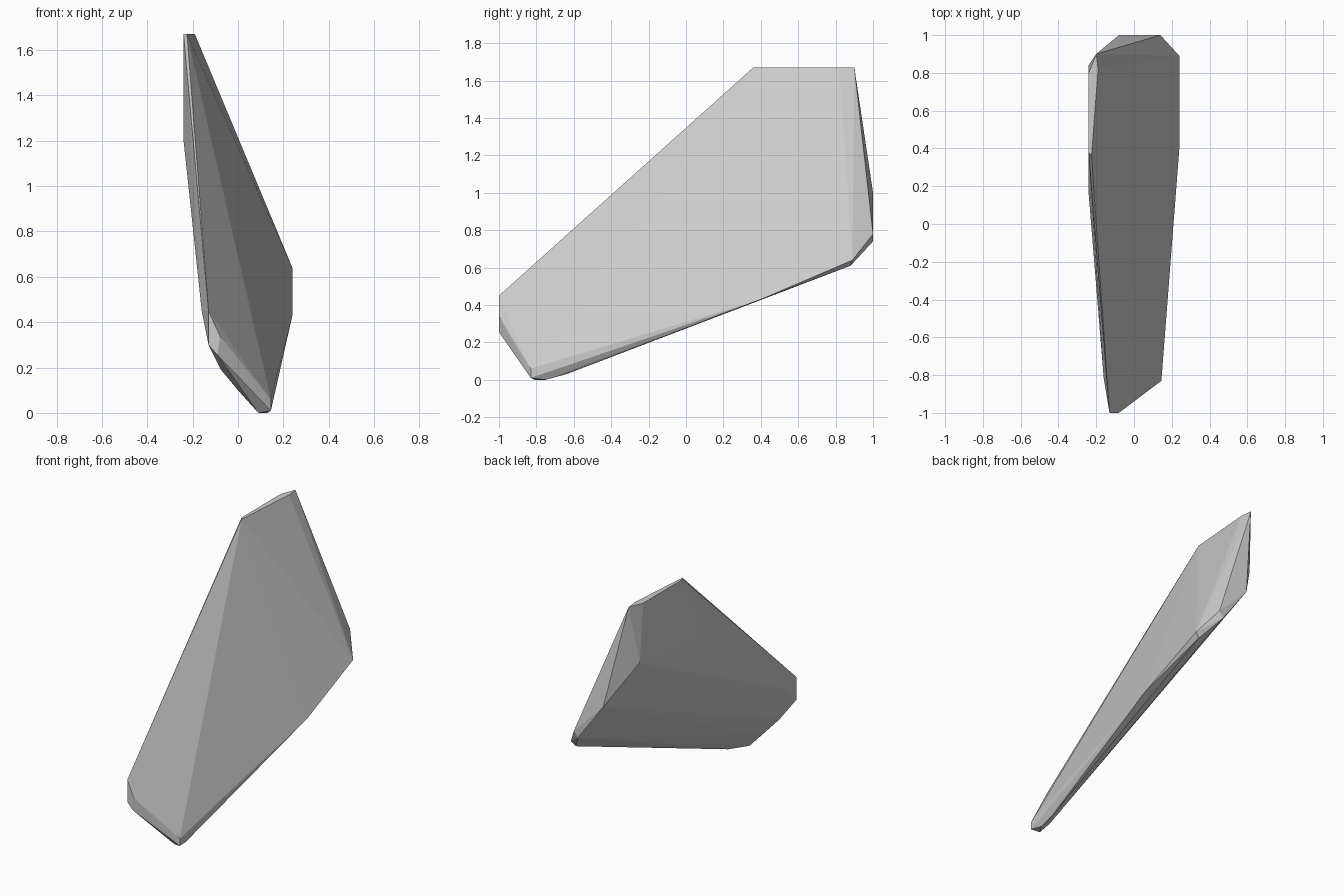
import bpy
import bmesh

cube = bpy.data.objects.get("Cube")
if cube:
    bpy.data.objects.remove(cube)

stone = bpy.data.materials.new("grey stone")
stone.use_nodes = True
colour = (0.6, 0.6, 0.6, 1)
stone.diffuse_color = colour
stone.node_tree.nodes["Principled BSDF"].inputs["Base Color"].default_value = colour

# Corner points of the shard, grouped by the end they belong to
top_rim = [(-.24, .38), (-.225, .36), (-.19, .82), (-.20, .90), (-.24, .80)]
front_tip = [(-.13, .45), (-.08, .34), (-.09, .255), (-.13, .30)]
back_tip = [(-.08, 1.0), (.14, .78), (.11, .74)]
outer_side = [(-.24, .16, 1.2), (-.24, .84, 1.28), (-.16, -.82, .45),
              (-.075, -.89, .19), (0, -.82, .1)]
lower_edge = [(.145, -.83, .06), (.145, -.83, .01), (.09, -.81, 0), (.13, -.75, 0),
              (.13, -.64, .03), (.24, .4, .43), (.24, .89, .64), (.21, .88, .61)]

corners = [(x, y, 1.67) for x, y in top_rim]
corners += [(x, -1, z) for x, z in front_tip]
corners += [(x, 1, z) for x, z in back_tip]
corners += outer_side + lower_edge

# Wrap the corners in a convex skin and merge the flat areas
bm = bmesh.new()
for corner in corners:
    bm.verts.new(corner)
skin = bmesh.ops.convex_hull(bm, input=bm.verts[:])
spare = {v for v in skin["geom_interior"] + skin["geom_unused"]
         if isinstance(v, bmesh.types.BMVert)}
bmesh.ops.delete(bm, geom=list(spare), context="VERTS")
bmesh.ops.dissolve_limit(bm, angle_limit=0.01, verts=bm.verts[:], edges=bm.edges[:])
bmesh.ops.recalc_face_normals(bm, faces=bm.faces[:])

mesh = bpy.data.meshes.new("stone_shard")
bm.to_mesh(mesh)
bm.free()
mesh.materials.append(stone)
shard = bpy.data.objects.new("stone_shard", mesh)
bpy.context.collection.objects.link(shard)
